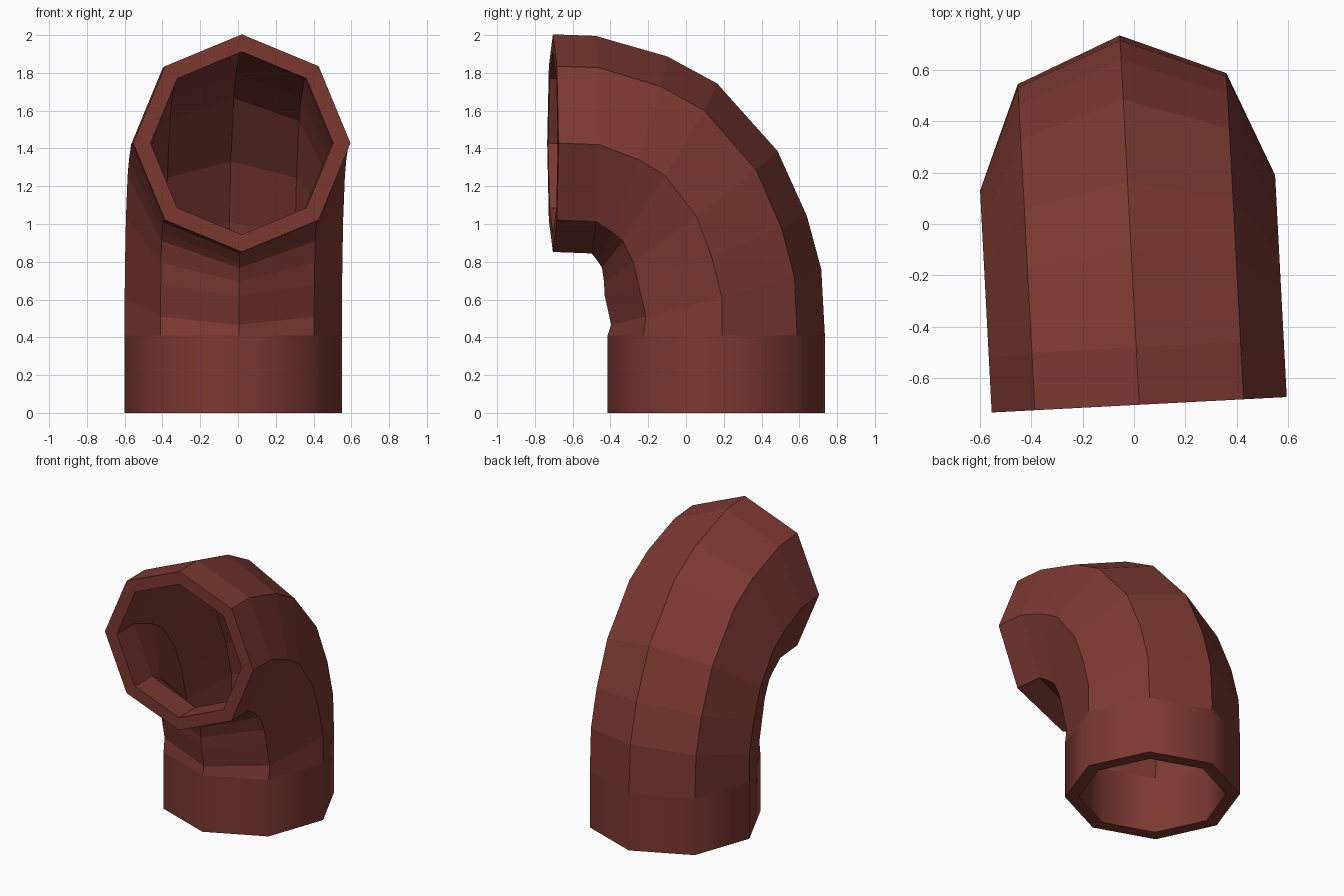
import bpy, bmesh, math
from mathutils import Vector, Matrix

if "Cube" in bpy.data.objects:
    bpy.data.objects.remove(bpy.data.objects["Cube"])

SIDES = 8
OUTER, INNER = 0.576, 0.484

# Bend path: (forward distance, height, tilt in degrees) of each cross-section
PATH = [
    (0.0, 0.0, 0), (0.0, 0.41, 0), (0.0, 0.613, 14.8), (0.055, 0.83, 21.5),
    (0.135, 1.04, 37), (0.30, 1.255, 58), (0.44, 1.34, 71.7),
    (0.65, 1.42, 89), (0.866, 1.428, 90),
]

clay = bpy.data.materials.new("brick red")
clay.diffuse_color = (0.20, 0.04, 0.03, 1)
clay.use_nodes = True
clay.node_tree.nodes["Principled BSDF"].inputs["Base Color"].default_value = clay.diffuse_color


def ring(bm, radius, s, z, tilt):
    """Octagonal cross-section, one corner at the back, tilted forward."""
    t = math.radians(tilt)
    back = Vector((0, math.cos(t), math.sin(t)))
    side = Vector((1, 0, 0))
    centre = Vector((0, -s, z))
    verts = []
    for i in range(SIDES):
        a = 2 * math.pi * i / SIDES
        verts.append(bm.verts.new(centre + radius * (math.cos(a) * side + math.sin(a) * back)))
    return verts


def bridge(bm, a, b, smooth=False):
    for i in range(SIDES):
        j = (i + 1) % SIDES
        f = bm.faces.new((a[i], a[j], b[j], b[i]))
        f.smooth = smooth


bm = bmesh.new()
outer = [ring(bm, OUTER, *p) for p in PATH]
inner = [ring(bm, INNER, *p) for p in PATH]

# Outer and inner walls; the straight collar is smooth, the bend is faceted
for k in range(len(PATH) - 1):
    bridge(bm, outer[k], outer[k + 1], k == 0)
    bridge(bm, inner[k + 1], inner[k], k == 0)

# Rims at the base and the mouth
bridge(bm, inner[0], outer[0])
bridge(bm, outer[-1], inner[-1])

# Slight turn of the whole pipe, then place it
bm.transform(Matrix.Translation((-0.025, 0.16, 0)) @ Matrix.Rotation(math.radians(3), 4, 'Z'))
bmesh.ops.recalc_face_normals(bm, faces=bm.faces)

mesh = bpy.data.meshes.new("elbow_pipe")
bm.to_mesh(mesh)
bm.free()
mesh.materials.append(clay)
obj = bpy.data.objects.new("elbow_pipe", mesh)
bpy.context.collection.objects.link(obj)
